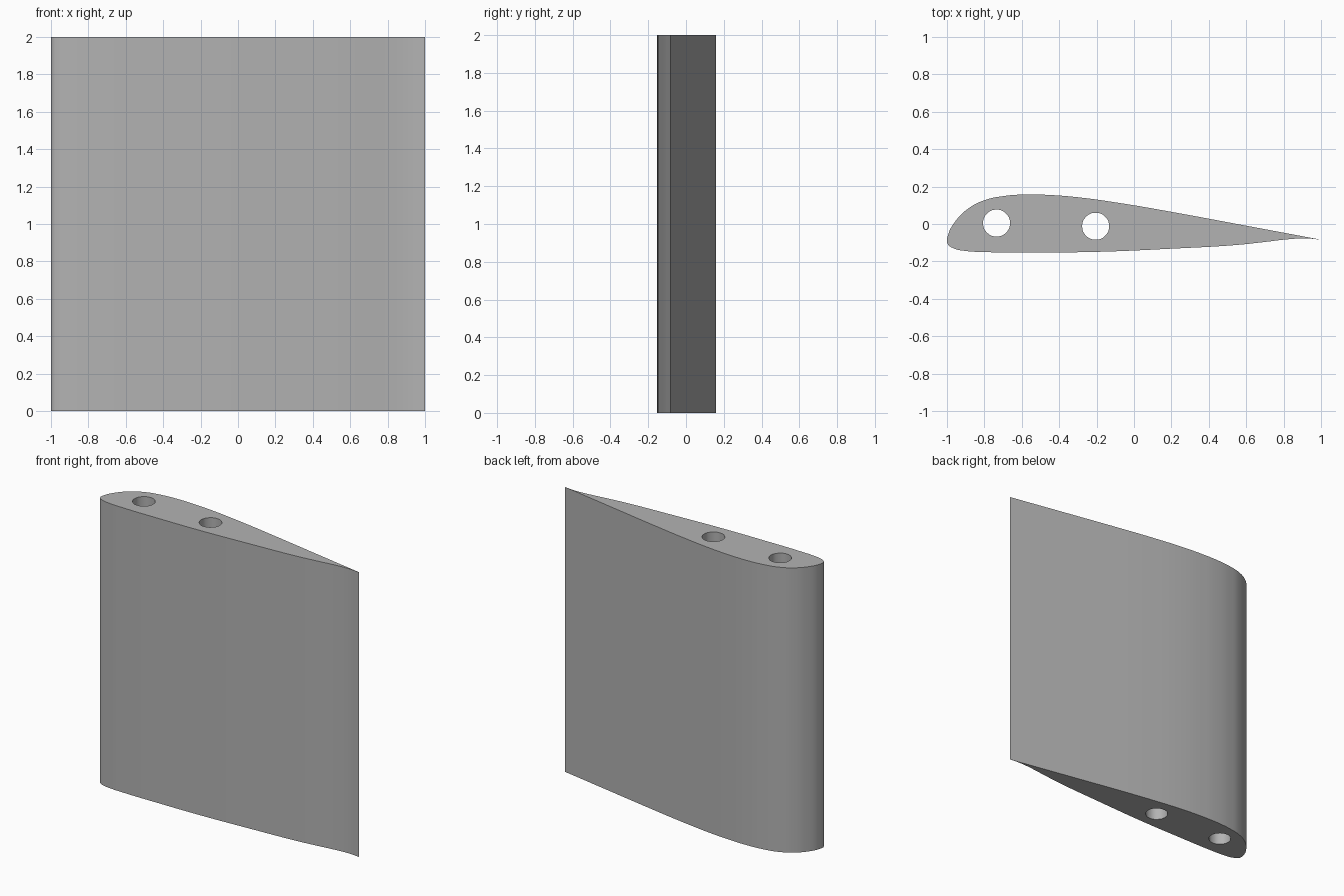
import bpy
import bmesh
from math import cos, sin, pi, radians

cube = bpy.data.objects.get("Cube")
if cube:
    bpy.data.objects.remove(cube, do_unlink=True)

HEIGHT = 2.0
HOLE_RADIUS = 0.072
HOLES = [(-0.735, 0.005), (-0.205, -0.012)]

# Section outline: trailing edge, over the top to the nose, back underneath
TAIL = (1.0, -0.084)
UPPER = [(0.54, 0.002), (0.2, 0.065), (-0.05, 0.108), (-0.3, 0.143),
         (-0.45, 0.155), (-0.58, 0.158), (-0.7, 0.149), (-0.8, 0.127),
         (-0.89, 0.08), (-0.96, 0.008), (-0.993, -0.055)]
LOWER = [(-0.997, -0.105), (-0.965, -0.13), (-0.9, -0.144), (-0.8, -0.15),
         (-0.5, -0.152), (-0.2, -0.149), (0.2, -0.132), (0.55, -0.112),
         (0.7, -0.096), (0.82, -0.082), (0.92, -0.077)]


def add_loop(curve, points, sharp_start=False):
    """Add a closed smooth loop, optionally with a sharp first point."""
    spline = curve.splines.new("BEZIER")
    spline.bezier_points.add(len(points) - 1)
    spline.use_cyclic_u = True
    spline.resolution_u = 8
    for i, (point, (x, y)) in enumerate(zip(spline.bezier_points, points)):
        kind = "VECTOR" if sharp_start and i == 0 else "AUTO"
        point.co = (x, y, 0)
        point.handle_left_type = point.handle_right_type = kind


# Filled section with two spar holes, extruded along the span
curve = bpy.data.curves.new("wing_section", "CURVE")
curve.dimensions = "2D"
curve.fill_mode = "BOTH"
curve.extrude = HEIGHT / 2
add_loop(curve, [TAIL] + UPPER + LOWER, sharp_start=True)
for cx, cy in HOLES:
    add_loop(curve, [(cx + HOLE_RADIUS * cos(i * pi / 4),
                      cy + HOLE_RADIUS * sin(i * pi / 4)) for i in range(8)])

section = bpy.data.objects.new("wing_section_helper", curve)
bpy.context.collection.objects.link(section)
bpy.context.view_layer.update()
evaluated = section.evaluated_get(bpy.context.evaluated_depsgraph_get())
mesh = bpy.data.meshes.new_from_object(evaluated)
bpy.data.objects.remove(section, do_unlink=True)

# Weld the caps to the skin and stand the wing on the ground
bm = bmesh.new()
bm.from_mesh(mesh)
bmesh.ops.remove_doubles(bm, verts=bm.verts, dist=0.0002)
bmesh.ops.recalc_face_normals(bm, faces=bm.faces)
bmesh.ops.translate(bm, verts=bm.verts, vec=(0, 0, HEIGHT / 2))
bm.to_mesh(mesh)
bm.free()

wing = bpy.data.objects.new("wing_segment", mesh)
bpy.context.collection.objects.link(wing)

# Plain grey finish
grey = bpy.data.materials.new("plain_grey")
grey.use_nodes = True
colour = (0.45, 0.45, 0.45, 1)
grey.diffuse_color = colour
grey.node_tree.nodes["Principled BSDF"].inputs["Base Color"].default_value = colour
mesh.materials.clear()
mesh.materials.append(grey)

bpy.ops.object.select_all(action="DESELECT")
wing.select_set(True)
bpy.context.view_layer.objects.active = wing
bpy.ops.object.shade_smooth_by_angle(angle=radians(30))
